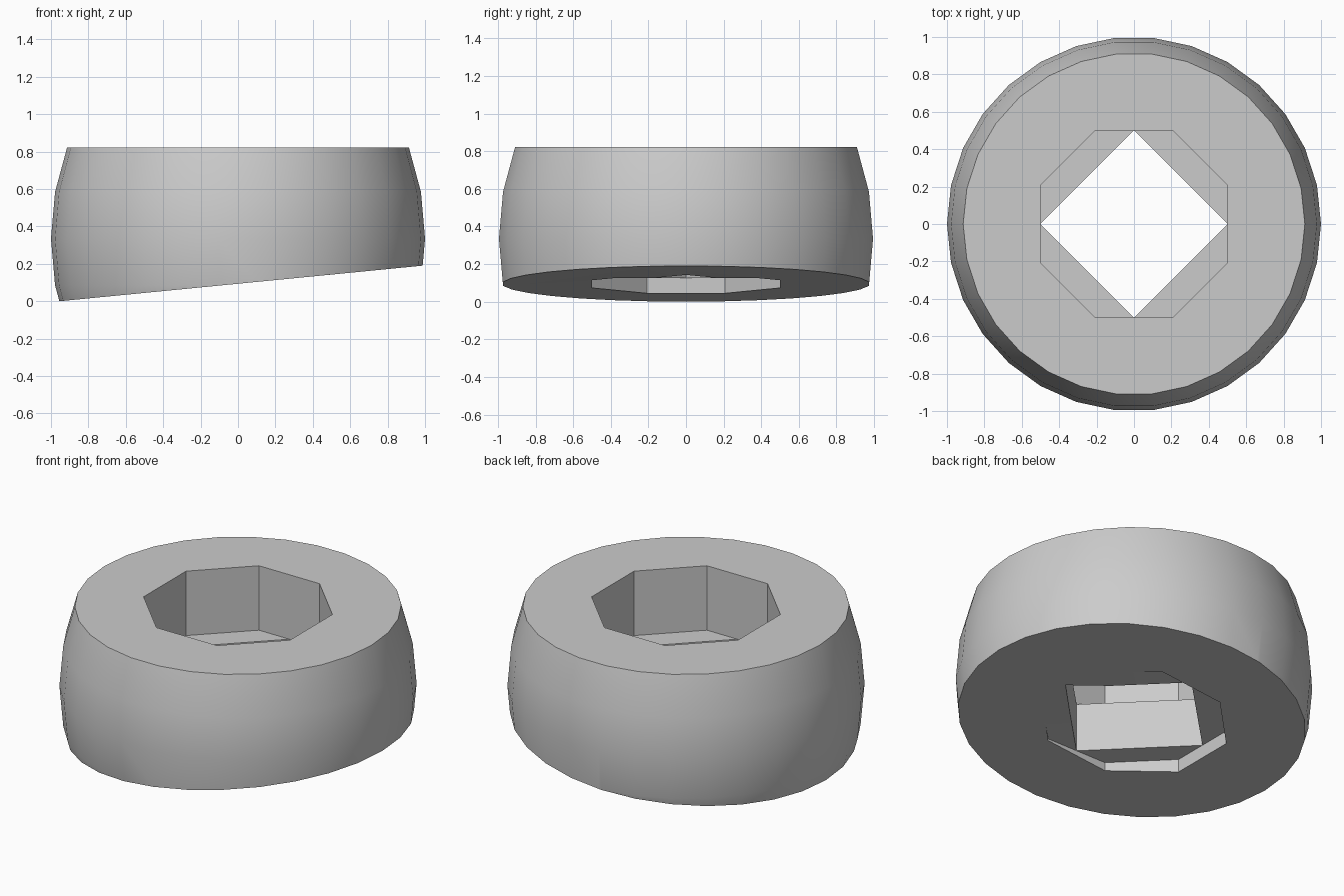
import bpy, bmesh, math
from mathutils import Vector

if "Cube" in bpy.data.objects:
    bpy.data.objects.remove(bpy.data.objects["Cube"])

CENTRE = 0.335   # height of the widest ring
STRETCH = 1.2    # vertical stretch of the rounded side
STEP = math.radians(12)

grey = bpy.data.materials.new("plain grey")
grey.diffuse_color = (0.6, 0.6, 0.6, 1)
grey.use_nodes = True
grey.node_tree.nodes["Principled BSDF"].inputs["Base Color"].default_value = grey.diffuse_color


def add_object(name, bm):
    bmesh.ops.recalc_face_normals(bm, faces=bm.faces)
    mesh = bpy.data.meshes.new(name)
    bm.to_mesh(mesh)
    bm.free()
    mesh.materials.append(grey)
    obj = bpy.data.objects.new(name, mesh)
    bpy.context.collection.objects.link(obj)
    return obj


def prism(name, sides, radius, turn, z0, z1):
    """Upright prism used as a cutter."""
    bm = bmesh.new()
    ring = [bm.verts.new((radius * math.cos(turn + math.tau * i / sides),
                          radius * math.sin(turn + math.tau * i / sides), z0))
            for i in range(sides)]
    base = bm.faces.new(ring)
    ext = bmesh.ops.extrude_face_region(bm, geom=[base])
    top = [v for v in ext["geom"] if isinstance(v, bmesh.types.BMVert)]
    bmesh.ops.translate(bm, verts=top, vec=(0, 0, z1 - z0))
    obj = add_object(name, bm)
    obj.hide_render = True
    return obj


# Rounded body: five rings of a stretched sphere, flat on top
bm = bmesh.new()
rings = []
for k in range(-2, 3):
    r, z = math.cos(k * STEP), CENTRE + STRETCH * math.sin(k * STEP)
    rings.append([bm.verts.new((r * math.cos(i * STEP), r * math.sin(i * STEP), z))
                  for i in range(30)])
for low, high in zip(rings, rings[1:]):
    for i in range(30):
        j = (i + 1) % 30
        bm.faces.new((low[i], low[j], high[j], high[i]))
bm.faces.new(rings[-1])
bm.faces.new(rings[0][::-1])

# Slanted underside
cut = bmesh.ops.bisect_plane(bm, geom=bm.verts[:] + bm.edges[:] + bm.faces[:],
                             plane_co=Vector((-0.955, 0, 0)),
                             plane_no=Vector((0.098, 0, -1)), clear_outer=True)
rim = [e for e in cut["geom_cut"] if isinstance(e, bmesh.types.BMEdge)]
bmesh.ops.holes_fill(bm, edges=rim, sides=0)
body = add_object("rounded_body", bm)

# Octagonal recesses above and below, and a diamond hole through the web
octagon = 0.5 / math.cos(math.pi / 8)
cutters = [
    prism("top_recess_cutter", 8, octagon, math.pi / 8, 0.425, 1.2),
    prism("bottom_recess_cutter", 8, octagon, math.pi / 8, -0.4, 0.125),
    prism("diamond_hole_cutter", 4, 0.5, 0, -0.5, 1.3),
]
bpy.context.view_layer.objects.active = body
body.select_set(True)
for cutter in cutters:
    mod = body.modifiers.new(cutter.name, 'BOOLEAN')
    mod.operation = 'DIFFERENCE'
    mod.solver = 'EXACT'
    mod.object = cutter
    bpy.ops.object.modifier_apply(modifier=mod.name)
for cutter in cutters:
    bpy.data.objects.remove(cutter)

# Smooth sides, crisp rims
bpy.ops.object.shade_smooth_by_angle(angle=math.radians(30))
